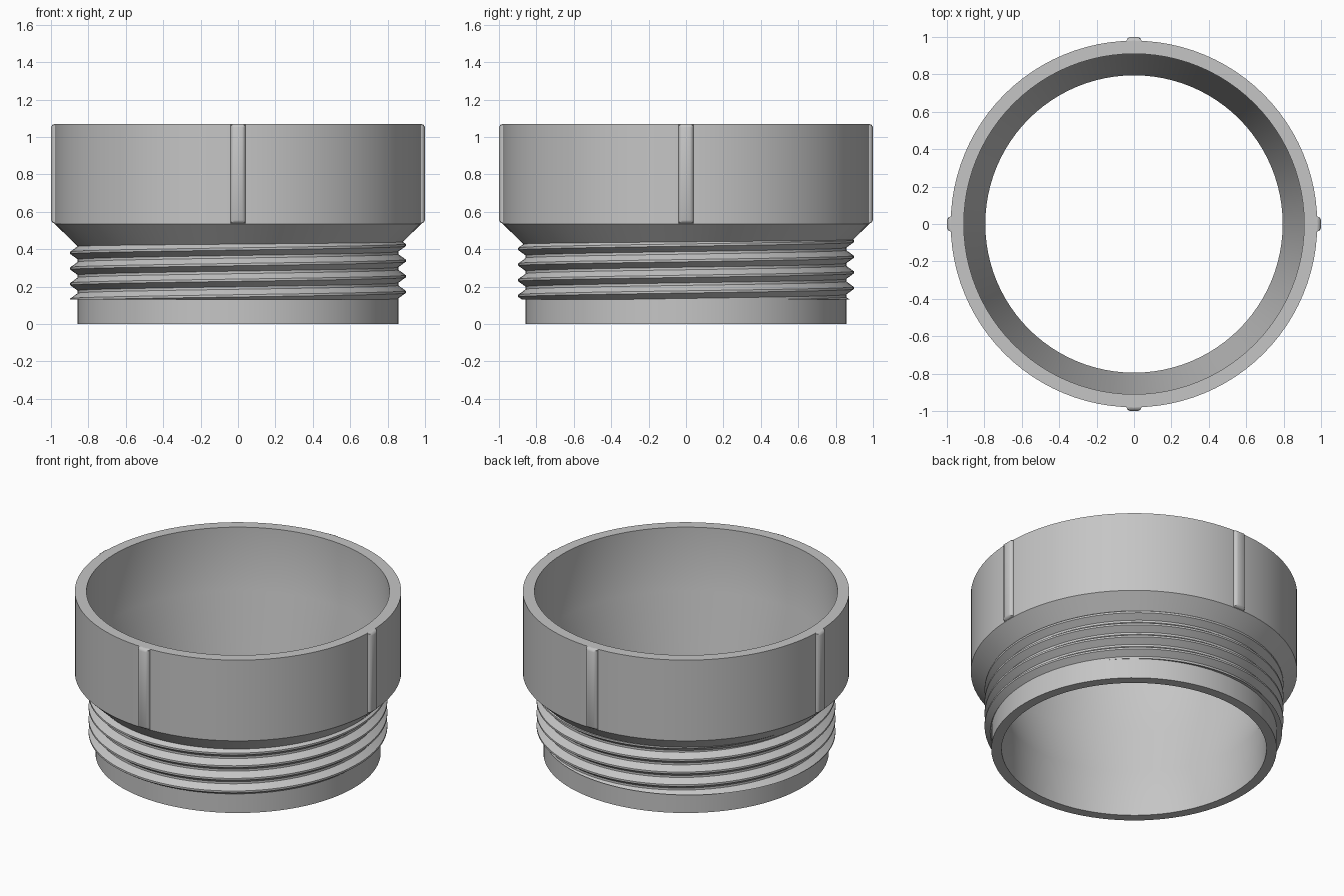
import bpy, bmesh
from math import cos, sin, tau, radians

cube = bpy.data.objects.get("Cube")
if cube:
    bpy.data.objects.remove(cube, do_unlink=True)

SEG = 96
grey = bpy.data.materials.new("light_grey")
GREY = (0.56, 0.56, 0.56, 1)
grey.diffuse_color = GREY
grey.use_nodes = True
grey.node_tree.nodes["Principled BSDF"].inputs["Base Color"].default_value = GREY


def finish(name, bm, sharp=30):
    bmesh.ops.recalc_face_normals(bm, faces=bm.faces[:])
    mesh = bpy.data.meshes.new(name)
    bm.to_mesh(mesh)
    bm.free()
    mesh.materials.append(grey)
    obj = bpy.data.objects.new(name, mesh)
    bpy.context.collection.objects.link(obj)
    bpy.ops.object.select_all(action="DESELECT")
    obj.select_set(True)
    bpy.context.view_layer.objects.active = obj
    bpy.ops.object.shade_smooth_by_angle(angle=radians(sharp))


def bridge(bm, a, b):
    for i in range(len(a)):
        j = (i + 1) % len(a)
        bm.faces.new((a[i], a[j], b[j], b[i]))


# Collar body: stepped outside, bore that narrows between two straight parts
profile = [(0.795, 0), (0.857, 0), (0.857, 0.415), (0.98, 0.535),
           (0.98, 1.07), (0.91, 1.07), (0.91, 0.65), (0.795, 0.3)]
bm = bmesh.new()
rings = [[bm.verts.new((r * cos(tau * s / SEG), r * sin(tau * s / SEG), z))
          for r, z in profile] for s in range(SEG)]
for s in range(SEG):
    bridge(bm, rings[s], rings[(s + 1) % SEG])
finish("collar_body", bm)

# Right-handed screw thread, trimmed flat at both ends
PITCH, TURNS, START = 0.0835, 5, 0.088
tooth = [(0.85, -0.04), (0.897, -0.006), (0.897, 0.006), (0.85, 0.04)]
bm = bmesh.new()
sections = []
for s in range(SEG * TURNS + 1):
    a = tau * s / SEG
    z0 = START + PITCH * s / SEG
    sections.append([bm.verts.new((r * cos(a), r * sin(a), z0 + z)) for r, z in tooth])
for a, b in zip(sections, sections[1:]):
    bridge(bm, a, b)
bm.faces.new(sections[0])
bm.faces.new(sections[-1])
for height, direction in ((0.132, -1), (0.455, 1)):
    cut = bmesh.ops.bisect_plane(bm, geom=bm.verts[:] + bm.edges[:] + bm.faces[:],
                                 plane_co=(0, 0, height), plane_no=(0, 0, direction),
                                 clear_outer=True)
    edges = [e for e in cut["geom_cut"] if isinstance(e, bmesh.types.BMEdge)]
    bmesh.ops.holes_fill(bm, edges=edges, sides=0)
finish("screw_thread", bm)

# Four upright grip ribs, softened along the sides and sloped at both ends
outline = [(0.96, -0.04), (0.982, -0.04), (0.993, -0.034), (1.0, -0.022),
           (1.0, 0.022), (0.993, 0.034), (0.982, 0.04), (0.96, 0.04)]
heights = [(0.537, 0.98), (0.543, 0.993), (0.555, 1.0),
           (1.052, 1.0), (1.064, 0.993), (1.07, 0.98)]
for k, side in enumerate(("left", "back", "right", "front")):
    c, s = cos(tau * k / 4), sin(tau * k / 4)
    bm = bmesh.new()
    levels = []
    for z, limit in heights:
        points = [(min(r, limit), t) for r, t in outline]
        levels.append([bm.verts.new((r * c - t * s, r * s + t * c, z)) for r, t in points])
    for a, b in zip(levels, levels[1:]):
        bridge(bm, a, b)
    bm.faces.new(levels[0])
    bm.faces.new(levels[-1])
    finish(side + "_rib", bm, 40)
